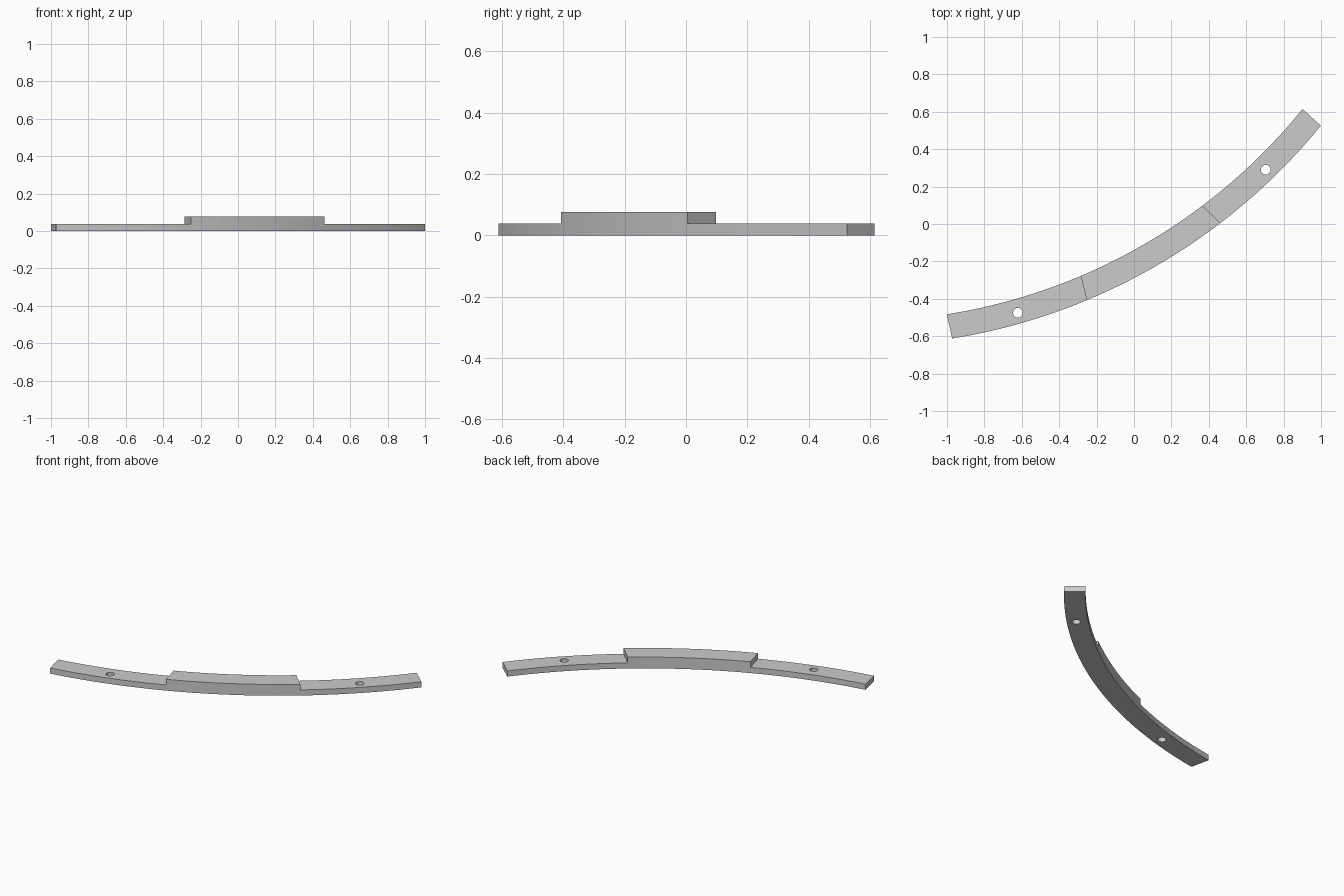
import bpy, bmesh
from math import asin, sin, cos, radians
from mathutils import Vector, Matrix

cube = bpy.data.objects.get("Cube")
if cube:
    bpy.data.objects.remove(cube, do_unlink=True)

CENTRE = Vector((-1.482, 2.547, 0))   # centre of the arc
TURN = Matrix.Rotation(radians(30), 3, 'Z')
R_OUT, R_IN = 3.2, 3.068
THICK = 0.038                         # height of one layer
# half-chords of the end cut and the step cut, outer and inner edge
END = (asin(1.138 / R_OUT), asin(1.098 / R_IN))
STEP = (asin(0.412 / R_OUT), asin(0.376 / R_IN))

grey = bpy.data.materials.new("grey")
grey.use_nodes = True
colour = (0.6, 0.6, 0.6, 1)
grey.diffuse_color = colour
grey.node_tree.nodes["Principled BSDF"].inputs["Base Color"].default_value = colour


def on_arc(radius, angle, z=0):
    return CENTRE + TURN @ Vector((radius * sin(angle), -radius * cos(angle), z))


def make_object(name, bm):
    bmesh.ops.recalc_face_normals(bm, faces=bm.faces)
    mesh = bpy.data.meshes.new(name)
    bm.to_mesh(mesh)
    bm.free()
    mesh.materials.append(grey)
    obj = bpy.data.objects.new(name, mesh)
    bpy.context.collection.objects.link(obj)
    return obj


def raise_faces(bm, faces, height, keep):
    result = bmesh.ops.extrude_face_region(bm, geom=faces)["geom"]
    verts = [g for g in result if isinstance(g, bmesh.types.BMVert)]
    bmesh.ops.translate(bm, verts=verts, vec=(0, 0, height))
    if not keep:
        bmesh.ops.delete(bm, geom=[f for f in faces if f.is_valid], context='FACES')
    return [g for g in result if isinstance(g, bmesh.types.BMFace)]


# Cross cuts along the arc: arm, raised middle, arm
ARM, MID = 12, 14
stops = [tuple(-a for a in END), tuple(-a for a in STEP), STEP, END]
cuts = [stops[0]]
for start, stop, count in zip(stops, stops[1:], (ARM, MID, ARM)):
    for i in range(1, count + 1):
        cuts.append(tuple(a + (b - a) * i / count for a, b in zip(start, stop)))

# Curved rail: flat ribbon, raised once overall and again in the middle
bm = bmesh.new()
rows = [(bm.verts.new(on_arc(R_OUT, a)), bm.verts.new(on_arc(R_IN, b))) for a, b in cuts]
ribbon = [bm.faces.new((p[0], q[0], q[1], p[1])) for p, q in zip(rows, rows[1:])]
top = raise_faces(bm, ribbon, THICK, True)
limit = (STEP[0] + STEP[1]) / 2


def in_middle(face):
    local = TURN.inverted() @ (face.calc_center_median() - CENTRE)
    return abs(asin(local.x / local.length)) < limit


raise_faces(bm, [f for f in top if in_middle(f)], THICK, False)
rail = make_object("curved_rail", bm)

# Screw holes, one through each arm
for side, name in ((-1, "right_hole_cutter"), (1, "left_hole_cutter")):
    bm = bmesh.new()
    place = Matrix.Translation(on_arc(3.142, side * asin(0.765 / 3.142), THICK / 2))
    bmesh.ops.create_cone(bm, cap_ends=True, segments=16, radius1=0.026,
                          radius2=0.026, depth=THICK * 3, matrix=place)
    cutter = make_object(name, bm)
    cutter.hide_render = True
    cut = rail.modifiers.new(name, 'BOOLEAN')
    cut.operation = 'DIFFERENCE'
    cut.solver = 'EXACT'
    cut.object = cutter
    bpy.context.view_layer.objects.active = rail
    bpy.ops.object.modifier_apply(modifier=cut.name)
    bpy.data.objects.remove(cutter, do_unlink=True)
